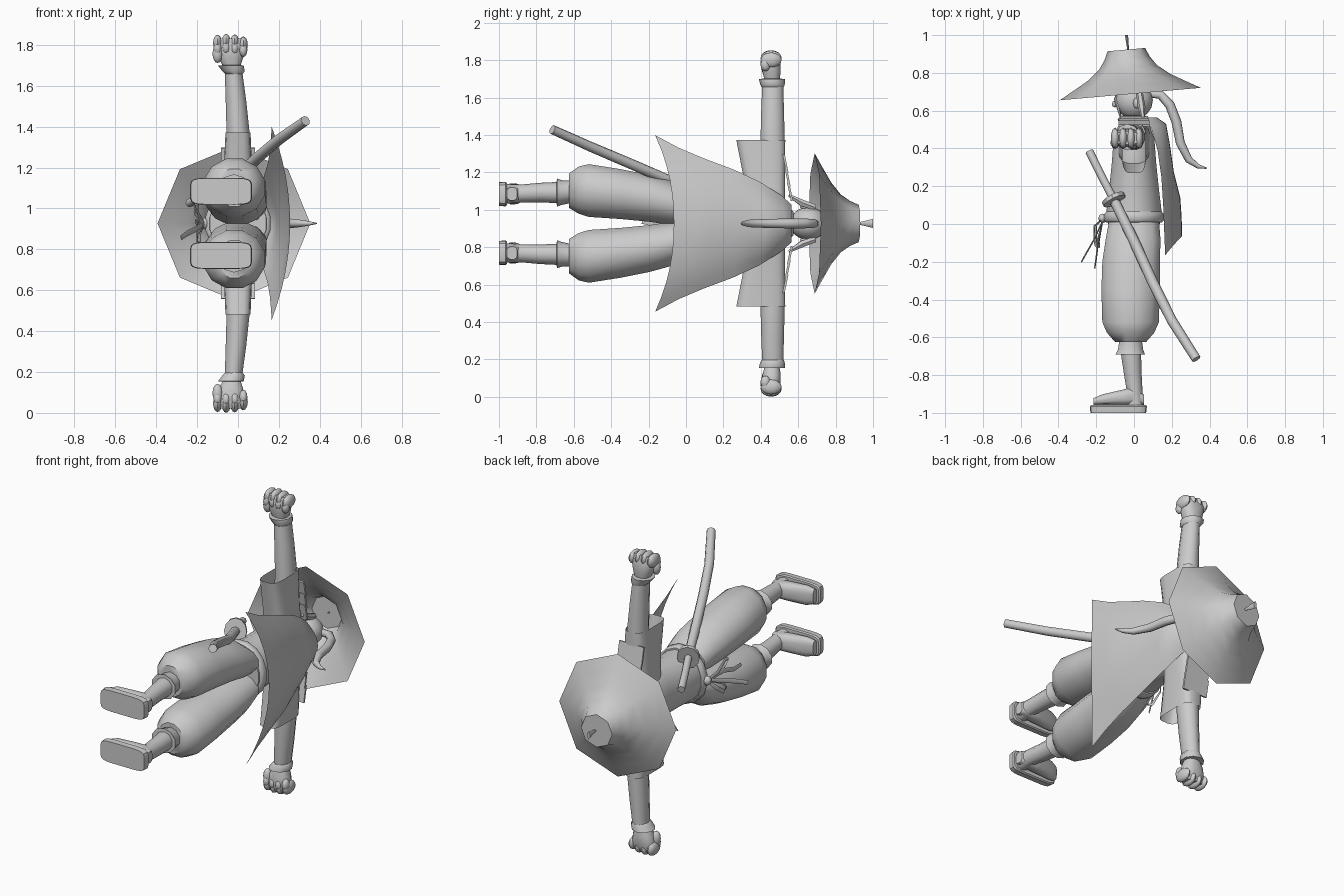
import bpy, bmesh, math
from mathutils import Vector, Matrix

if "Cube" in bpy.data.objects:
    bpy.data.objects.remove(bpy.data.objects["Cube"])

MID = 0.927  # height of the body's symmetry plane; meshes use z relative to it
mat = bpy.data.materials.new("light_grey")
mat.diffuse_color = (0.6, 0.6, 0.6, 1)
mat.use_nodes = True
mat.node_tree.nodes["Principled BSDF"].inputs["Base Color"].default_value = mat.diffuse_color


def finish(name, bm, mirror=False, angle=50):
    bmesh.ops.recalc_face_normals(bm, faces=bm.faces[:])
    me = bpy.data.meshes.new(name)
    bm.to_mesh(me)
    bm.free()
    me.materials.append(mat)
    ob = bpy.data.objects.new(name, me)
    ob.location.z = MID
    bpy.context.collection.objects.link(ob)
    if mirror:
        m = ob.modifiers.new("mirror", 'MIRROR')
        m.use_axis = (False, False, True)
        m.use_mirror_merge = False
    bpy.ops.object.select_all(action='DESELECT')
    ob.select_set(True)
    bpy.context.view_layer.objects.active = ob
    bpy.ops.object.shade_smooth_by_angle(angle=math.radians(angle))
    return ob


def skin(bm, rings, caps=True):
    """Bridge a list of point rings into a surface."""
    vs = [[bm.verts.new(p) for p in r] for r in rings]
    n = len(vs[0])
    for a, b in zip(vs, vs[1:]):
        for i in range(n):
            bm.faces.new((a[i], a[(i + 1) % n], b[(i + 1) % n], b[i]))
    if caps:
        bm.faces.new(vs[0])
        bm.faces.new(vs[-1])


def loft(name, axis, rows, n=12, power=1.0, caps=True, mirror=False, angle=50):
    """rows: position on axis, two centre coords, two radii (other axes in x,y,z order)."""
    def ring(row):
        t, c1, c2, r1, r2 = row
        out = []
        for i in range(n):
            a = 2 * math.pi * (i + 0.5) / n
            c, s = math.cos(a), math.sin(a)
            p = [c1 + r1 * math.copysign(abs(c) ** power, c),
                 c2 + r2 * math.copysign(abs(s) ** power, s)]
            p.insert("xyz".index(axis), t)
            out.append(p)
        return out
    bm = bmesh.new()
    skin(bm, [ring(r) for r in rows], caps)
    return finish(name, bm, mirror, angle)


def tube(name, pts, radii, n=6, flat=1.0, mirror=False):
    """Tapered tube through points, flattened sideways by flat."""
    pts = [Vector(p) for p in pts]
    rings = []
    for k, p in enumerate(pts):
        d = (pts[min(k + 1, len(pts) - 1)] - pts[max(k - 1, 0)]).normalized()
        u = d.cross(Vector((0, 0, 1))).normalized()
        w = d.cross(u)
        rings.append([p + radii[k] * (math.cos(a) * u * flat + math.sin(a) * w)
                      for a in (2 * math.pi * i / n for i in range(n))])
    bm = bmesh.new()
    skin(bm, rings)
    return finish(name, bm, mirror)


def ball(bm, c, r, u=12, v=8):
    bmesh.ops.create_uvsphere(bm, u_segments=u, v_segments=v, radius=1,
                              matrix=Matrix.Translation(c) @ Matrix.Diagonal((*r, 1)))


# Torso, sash, neck and collar
loft("torso", 'y', [(0.0, 0, 0, .14, .16), (.06, 0, 0, .15, .155), (.18, 0, 0, .135, .155),
                    (.32, 0, 0, .12, .165), (.45, 0, 0, .11, .17), (.52, 0, 0, .085, .13),
                    (.545, 0, 0, .06, .08)], 16)
loft("sash", 'y', [(.008, 0, 0, .15, .165), (.02, 0, 0, .162, .175), (.05, 0, 0, .162, .175),
                   (.065, 0, 0, .15, .165)], 16)
loft("neck", 'y', [(.5, 0, 0, .05, .05), (.62, 0, 0, .045, .045)], 10)
loft("collar", 'y', [(.53, 0, 0, .08, .09), (.555, -.005, 0, .085, .085), (.575, -.005, 0, .065, .065)], 12)

# Head with nose and ears
bm = bmesh.new()
ball(bm, (0, .655, 0), (.1, .1, .088), 16, 12)
ball(bm, (-.1, .635, 0), (.018, .018, .014), 8, 6)
for s in (-1, 1):
    ball(bm, (.015, .64, s * .088), (.02, .03, .014), 8, 6)
finish("head", bm)
tube("front_lock", [(-.07, .72, 0), (-.095, .66, .02), (-.07, .56, .05)], [.012, .012, .004])
tube("side_lock", [(.03, .69, .085), (.04, .62, .11), (.05, .55, .15)], [.018, .02, .008], mirror=True)
tube("ponytail", [(.08, .69, 0), (.14, .685, 0), (.19, .63, 0), (.225, .54, 0), (.245, .43, 0),
                  (.29, .34, 0), (.34, .305, 0), (.385, .295, 0)],
     [.02, .024, .026, .026, .024, .02, .012, .003], 8)

# Hat: tilted eight-sided concave cone with an open underside
bm = bmesh.new()
tilt = Matrix.Translation((-.02, .688, 0)) @ Matrix.Rotation(.088, 4, 'Z')
prof = [(.375, 0), (.3, .042), (.22, .088), (.155, .14), (.12, .19), (.1, .236)]
skin(bm, [[tilt @ Vector((r * math.cos(i * math.pi / 4), h, r * math.sin(i * math.pi / 4)))
           for i in range(8)] for r, h in prof], False)
bm.verts.ensure_lookup_table()
bm.faces.new(bm.verts[-8:])
finish("hat", bm, angle=55)
loft("hat_tuft", 'y', [(.915, -.03, 0, .005, .004), (1.0, -.04, 0, .01, .024)], 6)

# Legs: baggy trousers, cuffs, shins, feet, soles
loft("trouser_leg", 'y', [(.01, 0, .08, .138, .085), (-.08, -.005, .11, .15, .122), (-.2, -.015, .135, .158, .13),
                          (-.35, -.018, .157, .16, .138), (-.52, -.018, .176, .155, .146),
                          (-.575, -.018, .178, .13, .13), (-.625, -.018, .175, .085, .095)],
     12, mirror=True)
loft("leg_cuff", 'y', [(-.61, -.018, .17, .062, .06), (-.665, -.018, .165, .07, .066),
                       (-.69, -.02, .165, .082, .075), (-.692, -.018, .165, .055, .055)], 10, mirror=True)
loft("shin", 'y', [(-.66, -.018, .165, .058, .058), (-.78, -.008, .165, .05, .052),
                   (-.88, .003, .16, .044, .048), (-.96, .006, .158, .048, .052)], 10, mirror=True)
loft("foot", 'x', [(.052, -.93, .158, .028, .035), (.0, -.91, .158, .05, .05), (-.06, -.918, .158, .042, .055),
                   (-.17, -.93, .158, .028, .058), (-.215, -.94, .158, .018, .045)], 12, .7, mirror=True)
loft("sole", 'y', [(-1, -.083, .157, .148, .064), (-.965, -.083, .157, .152, .066),
                   (-.958, -.083, .157, .145, .06)], 20, .35, mirror=True, angle=30)

# Arms: wide sleeves, forearms, wrist bands, shoulder plates
loft("sleeve", 'z', [(.1, 0, .43, .085, .1), (.25, 0, .418, .07, .112), (.445, 0, .4, .062, .132)],
     16, .5, False, True)
loft("arm", 'z', [(.2, 0, .46, .06, .07), (.45, 0, .463, .058, .067), (.6, -.01, .463, .052, .063),
                  (.745, -.022, .464, .044, .058)], 12, mirror=True)
loft("wrist_band", 'z', [(.73, -.02, .464, .045, .06), (.745, -.022, .462, .058, .066),
                         (.772, -.035, .46, .066, .07), (.774, -.03, .46, .045, .05)], 10, mirror=True)
bm = bmesh.new()
for k in range(3):
    m = (Matrix.Translation((0, .556 - .012 * k, .17 + .075 * k)) @ Matrix.Rotation(.2, 4, 'X')
         @ Matrix.Diagonal((.15 + .008 * k, .012, .1, 1)))
    bmesh.ops.create_cube(bm, size=1, matrix=m)
finish("shoulder_plates", bm, True, 30)

# Fists: palm, four curled fingers and thumb
loft("palm", 'z', [(.76, -.03, .46, .04, .04), (.81, -.035, .458, .062, .05), (.87, -.037, .455, .076, .05),
                   (.905, -.037, .455, .07, .035)], 12, .8, mirror=True)
bm = bmesh.new()
for k in range(4):
    x = -.1 + .042 * k
    h = .878 + (.004, .008, .006, -.004)[k]
    ball(bm, (x, .455, h), (.023, .056, .04), 10, 8)
    ball(bm, (x, .425, h - .025), (.021, .027, .035), 10, 6)
ball(bm, (-.1, .43, .83), (.026, .026, .045), 10, 8)
finish("fingers", bm, True, 60)

# Cape: curved sheet, rows are y middle, y edge, half width, x middle, x edge
rows = [(.565, .565, .1, .12, .05), (.53, .51, .15, .17, .09), (.42, .39, .225, .19, .125),
        (.28, .25, .29, .21, .145), (.14, .09, .35, .245, .155), (.04, -.04, .405, .252, .16),
        (-.065, -.165, .472, .255, .165)]
bm = bmesh.new()
N = 12
grid = []
for yc, ye, hw, xc, xe in rows:
    line = []
    for i in range(N + 1):
        t = 2 * i / N - 1
        line.append(bm.verts.new((xc + (xe - xc) * t * t, yc + (ye - yc) * abs(t) ** 2.2, hw * t)))
    grid.append(line)
for a, b in zip(grid, grid[1:]):
    for i in range(N):
        bm.faces.new((a[i], a[i + 1], b[i + 1], b[i]))
finish("cape", bm, angle=80)

# Sword: hilt, oval guard and curved scabbard
tube("sword_hilt", [(-.237, .385, .1), (-.17, .25, .135), (-.1, .115, .175)], [.022, .021, .022], 8)
tube("scabbard", [(-.1, .115, .175), (0, -.09, .23), (.1, -.31, .325), (.2, -.51, .41), (.33, -.715, .502)],
     [.027, .028, .028, .027, .025], 8)
bm = bmesh.new()
axis = Vector((.07, -.14, .04)).to_track_quat('Z', 'Y').to_matrix().to_4x4()
bmesh.ops.create_cone(bm, cap_ends=True, segments=12, radius1=.075, radius2=.075, depth=.022,
                      matrix=Matrix.Translation((-.107, .13, .17)) @ axis @ Matrix.Diagonal((.85, 1, 1, 1)))
finish("sword_guard", bm, angle=30)

# Sash bow: knot, two loops and two hanging tails
bm = bmesh.new()
ball(bm, (-.165, .03, 0), (.025, .025, .028), 8, 6)
finish("bow_knot", bm)
for name, s, dx in (("bow_loop_upper", 1, -.02), ("bow_loop_lower", -1, -.01)):
    tube(name, [(-.165, .03, 0), (-.19 + dx, -.01, s * .05), (-.19 + dx, -.08, s * .1), (-.18 + dx, -.12, s * .09),
                (-.175 + dx, -.09, s * .05), (-.165, .02, 0)], [.008, .012, .012, .012, .012, .008], 4, .3)
tube("bow_tail_long", [(-.165, .02, 0), (-.21, -.08, -.03), (-.25, -.15, -.05), (-.278, -.2, -.07)],
     [.01, .014, .014, .012], 4, .3)
tube("bow_tail_short", [(-.165, .02, 0), (-.19, -.1, .02), (-.2, -.18, .0), (-.208, -.235, .01)],
     [.01, .014, .014, .012], 4, .3)
